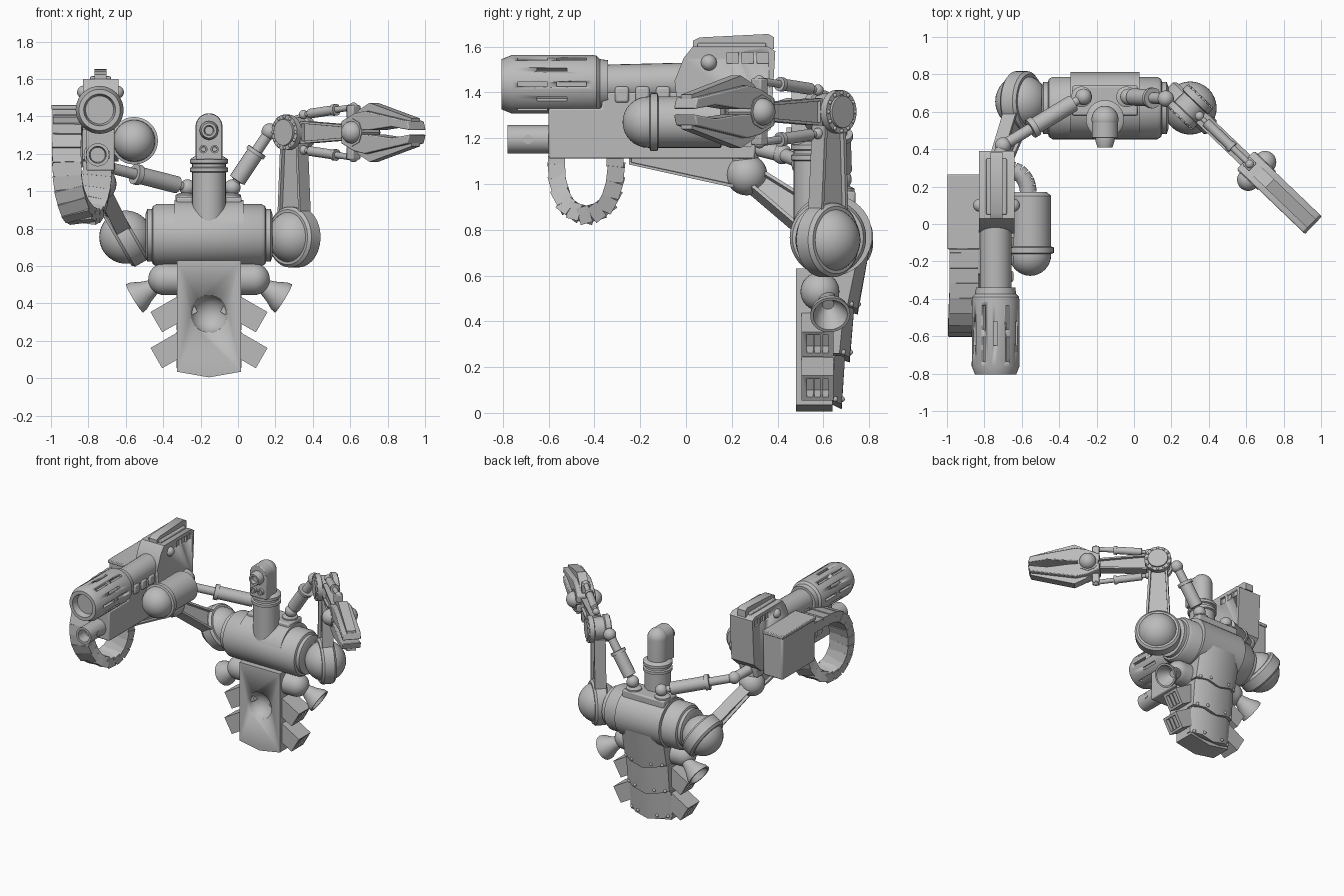
import bpy, bmesh, math
from mathutils import Vector as V, Matrix

if "Cube" in bpy.data.objects:
    bpy.data.objects.remove(bpy.data.objects["Cube"])
grey = bpy.data.materials.new("plain grey")
grey.use_nodes = True
grey.diffuse_color = (0.5, 0.5, 0.5, 1)
grey.node_tree.nodes["Principled BSDF"].inputs["Base Color"].default_value = (0.5, 0.5, 0.5, 1)


def finish(name, bm, bevel=0):
    bmesh.ops.recalc_face_normals(bm, faces=bm.faces)
    me = bpy.data.meshes.new(name)
    bm.to_mesh(me)
    bm.free()
    me.materials.append(grey)
    ob = bpy.data.objects.new(name, me)
    bpy.context.collection.objects.link(ob)
    bpy.ops.object.select_all(action="DESELECT")
    ob.select_set(True)
    bpy.context.view_layer.objects.active = ob
    if bevel:
        mod = ob.modifiers.new("Bevel", "BEVEL")
        mod.width, mod.segments = bevel, 2
    bpy.ops.object.shade_smooth_by_angle(angle=math.radians(35))
    return ob


def frame(o, u, v):
    u = V(u).normalized()
    w = u.cross(V(v)).normalized()
    return Matrix.Translation(o) @ Matrix((u, w.cross(u), w)).transposed().to_4x4()


def lathe(name, o, axis, prof, n=32):
    """Profile of (radius, height) turned round an axis."""
    m = Matrix.Translation(o) @ V(axis).to_track_quat("Z", "Y").to_matrix().to_4x4()
    bm = bmesh.new()
    prof = [(0, prof[0][1])] + prof + [(0, prof[-1][1])]
    rings = [[bm.verts.new(m @ V((r * math.cos(i * math.tau / n), r * math.sin(i * math.tau / n), h)))
              for i in range(n)] for r, h in prof]
    for a, b in zip(rings, rings[1:]):
        for i in range(n):
            bm.faces.new((a[i], a[i - 1], b[i - 1], b[i]))
    bmesh.ops.remove_doubles(bm, verts=bm.verts, dist=1e-5)
    return finish(name, bm)


def rod(name, a, b, r, r2=None, n=28):
    a, b = V(a), V(b)
    return lathe(name, a, b - a, [(r, 0), (r if r2 is None else r2, (b - a).length)], n)


def ball(name, c, r):
    bm = bmesh.new()
    bmesh.ops.create_uvsphere(bm, u_segments=32, v_segments=20, radius=r, matrix=Matrix.Translation(c))
    return finish(name, bm)


def box(name, m, size, bevel=0):
    bm = bmesh.new()
    m = m if isinstance(m, Matrix) else Matrix.Translation(m)
    bmesh.ops.create_cube(bm, size=1, matrix=m @ Matrix.Diagonal((*size, 1)))
    return finish(name, bm, bevel)


def prism(name, pts, m, thick, inset=0, bevel=0):
    """Flat outline made thick, with sunken panels on both sides if asked."""
    bm = bmesh.new()
    f = bm.faces.new([bm.verts.new((x, y, -thick / 2)) for x, y in pts])
    ext = bmesh.ops.extrude_face_region(bm, geom=[f])["geom"]
    bmesh.ops.translate(bm, verts=[e for e in ext if isinstance(e, bmesh.types.BMVert)], vec=(0, 0, thick))
    bmesh.ops.recalc_face_normals(bm, faces=bm.faces)
    if inset:
        sides = [f for f in bm.faces if abs(f.normal.z) > 0.9]
        bmesh.ops.inset_individual(bm, faces=sides, thickness=inset)
        bmesh.ops.inset_individual(bm, faces=sides, thickness=0.002, depth=-thick * 0.25)
    bm.transform(m)
    return finish(name, bm, bevel)


def cut(target, cutters):
    bpy.context.view_layer.objects.active = target
    for c in cutters:
        mod = target.modifiers.new("Cut", "BOOLEAN")
        mod.operation, mod.object, mod.solver = "DIFFERENCE", c, "EXACT"
        bpy.ops.object.modifier_apply(modifier=mod.name)
        bpy.data.objects.remove(c)


def piston(name, a, b, r):
    a, b = V(a), V(b)
    L = (b - a).length
    lathe(name, a, b - a, [(r * .5, 0), (r * .5, L * .12), (r, L * .13), (r, L * .6), (r * 1.2, L * .6),
                           (r * 1.2, L * .66), (r * .65, L * .66), (r * .65, L)])
    for tag, p in (("base", a), ("end", b)):
        ball(f"{name}_{tag}_joint", p, r * 0.95)


def dome(r, h, s=1):
    return [(r * math.cos(t * math.pi / 16), h + s * r * math.sin(t * math.pi / 16)) for t in range(9)]


X, Y, Z = V((1, 0, 0)), V((0, 1, 0)), V((0, 0, 1))
CX = -0.155

# Torso drum with raised rear sleeve
lathe("torso_drum", (CX, .62, .765), X, [(.11, -.34), (.14, -.33), (.14, -.305), (.155, -.3), (.167, -.28),
      (.167, .28), (.155, .3), (.14, .305), (.14, .33), (.11, .34)], 48)
lathe("rear_sleeve", (CX, .635, .775), X, [(.178, -.185), (.178, .185)], 48)
box("top_collar", (CX, .66, .94), (.35, .16, .06), .01)

# Neck and sensor head
lathe("neck", (CX, .56, .8), Z, [(.09, 0), (.09, .3), (.102, .305), (.102, .325), (.09, .33), (.09, .345),
      (.102, .35), (.102, .37), (.08, .385)])
lathe("head", (CX, .56, 1.17), Z, [(.072, 0)] + dome(.072, .175))
arch = [(-.07, 1.17), (.07, 1.17)] + [(.07 * math.cos(i * math.pi / 12), 1.345 + .07 * math.sin(i * math.pi / 12))
                                      for i in range(13)]
prism("head_face", arch, frame((CX, .51, 0), X, Z), .1, bevel=.006)
lathe("main_lens", (CX, .46, 1.325), -Y, [(.05, 0), (.05, .02), (.04, .05), (.028, .05), (.022, .03)])
for s in (-1, 1):
    lathe("small_lens", (CX + s * .03, .46, 1.225), -Y, [(.022, 0), (.022, .02), (.014, .02), (.012, .01)])

# Chest shield with round dish
shield = prism("chest_shield", [(-.17, .63), (-.17, .035), (0, .005), (.17, .035), (.17, .63)],
               frame((CX, .56, 0), X, Z), .16)
cut(shield, [ball("dish_cutter", (CX, .46, .345), .102)])

# Overlapping back armour and rivets
for z0, z1, y0, y1 in ((.015, .25, .68, .695), (.22, .46, .715, .735), (.43, .71, .75, .8)):
    bm = bmesh.new()
    for z, y, drop in ((z0, y0, .04), (z1, y1, 0)):
        for s in (-1, 1):
            for p in ((.175, .6, z + drop), (.175, y - .045, z + drop), (.1, y, z + drop * .6), (0, y, z)):
                bm.verts.new((CX + s * p[0], p[1], p[2]))
    bmesh.ops.remove_doubles(bm, verts=bm.verts, dist=1e-4)
    bmesh.ops.convex_hull(bm, input=bm.verts)
    finish("back_armour", bm)
    for x in (-.15, -.08, .08, .15):
        ball("rivet", (CX + x, y0 - max(0, abs(x) - .1) * .6 + .002, z0 + .045), .012)

# Side vents, hip capsule and thruster bells
lathe("hip_capsule", (CX, .585, .53), X, dome(.085, -.24, -1)[::-1] + dome(.085, .24))
for s in (-1, 1):
    out = V((s * .87, 0, -.5))
    for z in (.30, .108):
        m = frame(V((CX + s * .282, .575, z)) - out * .11, out, Y)
        vent = box("side_vent", m, (.22, .14, .125))
        cut(vent, [box("vent_cutter", m @ Matrix.Translation((.1, k * .034, 0)), (.1, .026, .09)) for k in (-1, 0, 1)])
    lathe("thruster_bell", (CX + s * .27, .615, .505), (s * .84, .1, -.51),
          [(.035, 0), (.045, .04), (.06, .08), (.084, .125), (.088, .15), (.075, .15), (.05, .09), (.025, .06)])

# Shared arm parts
def shoulder_arm(name, a, b, n, r, w0, w1, gap0, gap1, thick):
    a, b = V(a), V(b)
    ball(name + "_shoulder", a, r)
    lathe(name + "_shoulder_disc", a, n, [(r + .005, -.05), (r + .02, -.035), (r + .02, .035), (r + .005, .05)], 48)
    L = (b - a).length
    prism(name + "_strut", [(gap0, -w0), (L - gap1, -w1), (L - gap1, w1), (gap0, w0)],
          frame(a, b - a, V(n).cross(b - a)), thick, .022)


# Claw arm
N, U = V((.69, .72, 0)), V((.72, -.69, 0)).normalized()
E = V((.30, .625, 1.315))
shoulder_arm("claw_arm", (.30, .62, .755), E, N, .142, .085, .065, .12, .06, .08)
lathe("claw_elbow", E, N, [(.07, -.085), (.072, -.075), (.095, -.075), (.095, -.04), (.08, -.035),
                           (.08, .035), (.095, .04), (.095, .075), (.072, .075), (.07, .085)])
C = frame(E, U, Z)
for i in range(12):
    for s in (-1, 1):
        a = i * math.tau / 12
        ball("elbow_bolt", C @ V((.083 * math.cos(a), .083 * math.sin(a), s * .075)), .009)
prism("forearm", [(.08, -.06), (.42, -.04), (.42, .04), (.08, .06)], C, .075, .018)
lathe("wrist_hub", E + U * .493, N, dome(.06, -.065, -1)[::-1] + dome(.06, .065))
lathe("wrist_plate", E + U * .493, N, [(.075, -.07), (.075, .07)], 8)
for s in (-1, 1):
    piston("claw_piston", C @ V((.07, s * .095, 0)), C @ V((.44, s * .135, 0)), .026)
    box("piston_bracket", C @ Matrix.Translation((.44, s * .11, 0)), (.05, .07, .06), .006)
    prism("jaw", [(.41, s * .01), (.41, s * .06), (.50, s * .10), (.58, s * .115), (.9, s * .06), (.915, s * .012),
                  (.78, s * .03), (.62, s * .012)], C, .13, bevel=.006)
    prism("jaw_ridge", [(.46, s * .07), (.51, s * .12), (.59, s * .158), (.9, s * .075), (.9, s * .04)], C, .065)
piston("claw_arm_piston", (-.03, .68, 1.02), (.17, .67, 1.32), .046)
lathe("piston_socket", (-.04, .68, .93), Z, [(.055, 0), (.055, .05), (.035, .06)])

# Gun arm
shoulder_arm("gun_arm", (-.60, .655, .755), (-.74, .265, 1.04), (.87, 0, .5), .142, .075, .05, .12, .06, .08)
ball("gun_elbow", (-.74, .265, 1.04), .09)
rod("gun_elbow_post", (-.74, .265, 1.04), (-.74, .24, 1.25), .06)
piston("gun_arm_piston", (-.27, .68, 1.02), (-.70, .42, 1.13), .046)
lathe("piston_socket", (-.28, .68, .93), Z, [(.055, 0), (.055, .05), (.035, .06)])
rod("piston_anchor", (-.70, .42, 1.13), (-.74, .3, 1.16), .035)

# Gun body: receiver, stock, rail and brace
G = frame((-.735, 0, 0), Y, Z)
receiver = prism("receiver", [(-.02, 1.2), (.28, 1.16), (.37, 1.24), (.39, 1.58), (.36, 1.6), (.03, 1.6), (-.01, 1.55),
                              (-.05, 1.45)], G, .19)
cut(receiver, [box("window_cutter", (-.735 + s * .095, y, 1.55), (.03, .05, .05)) for y in (.205, .27, .335)
               for s in (-1, 1)])
prism("gun_frame", [(-.6, 1.11), (-.25, 1.11), (.3, 1.11), (.33, 1.4), (-.36, 1.4), (-.37, 1.33), (-.6, 1.33)], G, .15,
      bevel=.008)
prism("lower_brace", [(-.25, 1.13), (-.25, 1.085), (.2, .985), (.28, 1.0), (.28, 1.13)], G, .09, .014)
prism("top_rail", [(.03, 1.59), (.03, 1.625), (.06, 1.64), (.36, 1.655), (.385, 1.64), (.385, 1.59)], G, .065)
box("rail_slot", (-.735, .2, 1.6), (.11, .3, .03), .006)
for s in (-1, 1):
    ball("receiver_knob", (-.735 + s * .09, .1, 1.53), .035)
for y in (-.28, -.19, -.1):
    box("cooling_block", (-.735, y, 1.39), (.18, .06, .07), .01)

# Barrels
rod("main_barrel", (-.74, .02, 1.445), (-.74, -.4, 1.435), .085)
shroud = lathe("barrel_shroud", (-.74, -.34, 1.435), -Y, [(.09, 0), (.105, .0), (.11, .035), (.125, .05), (.128, .07),
               (.128, .42), (.11, .465), (.085, .465), (.075, .42)], 40)
slots = []
for i in range(12):
    a = i * math.tau / 12
    m = Matrix.Translation((-.74, -.585, 1.435)) @ Matrix.Rotation(a, 4, "Y")
    for y in ((-.085, .085) if i % 2 else (0,)):
        slots.append(box("slot_cutter", m @ Matrix.Translation((0, y, .125)), (.02, .13, .04)))
cut(shroud, slots)
lathe("lower_barrel", (-.75, -.4, 1.195), -Y, [(.075, 0), (.075, .06), (.062, .065), (.062, .38), (.045, .38), (.04, .3)])
for s in (-1, 1):
    rod("barrel_port", (-.75 + s * .055, -.69, 1.195), (-.75 + s * .064, -.69, 1.195), .02)

# Fuel canister and feed pipe
lathe("canister", (-.555, .17, 1.27), -Y, [(.09, 0), (.112, .02), (.112, .29), (.127, .295), (.127, .325), (.112, .33)]
      + dome(.112, .335))
bm = bmesh.new()
pipe = [V((-.565 - .1 * (1 - math.cos(t)), .17 + .12 * math.sin(t), 1.28)) for t in [i * math.pi / 12 for i in range(9)]]
for i, (p, q) in enumerate(zip(pipe, pipe[1:])):
    rod("feed_pipe", p, q + (q - p) * .15, .045)
box("canister_mount", (-.64, .02, 1.29), (.12, .2, .1), .01)

# Ammunition box and curved belt
box("ammo_box", (-.91, .065, 1.285), (.165, .39, .32), .012)
box("ammo_lid", (-.91, .065, 1.45), (.175, .4, .025), .005)
box("ammo_mount", (-.82, .05, 1.25), (.08, .2, .16))
path = [V(p) for p in ((-.91, -.1, 1.37), (-.91, -.38, 1.36), (-.915, -.51, 1.28), (-.915, -.56, 1.15),
        (-.905, -.56, 1.02), (-.87, -.52, .91), (-.83, -.435, .87), (-.79, -.35, .91), (-.76, -.31, 1.02), (-.75, -.31, 1.14))]
bm = bmesh.new()
for i in range(len(path) - 1):
    p0, p1, p2, p3 = (path[min(max(i + k, 0), len(path) - 1)] for k in (-1, 0, 1, 2))
    steps = 4 if i == 0 else 2
    for j in range(steps):
        t = (j + .5) / steps
        pos = .5 * (2 * p1 + (p2 - p0) * t + (2 * p0 - 5 * p1 + 4 * p2 - p3) * t * t
                    + (3 * p1 - 3 * p2 + p3 - p0) * t ** 3)
        tan = (p2 - p1) * (1 - abs(t - .5)) + ((p1 - p0) * (1 - t) + (p3 - p2) * t) * .5
        bmesh.ops.create_cube(bm, size=1, matrix=frame(pos, tan, X)
                              @ Matrix.Diagonal(((p2 - p1).length / steps * 1.15, .155, .075, 1)))
finish("ammo_belt", bm)
